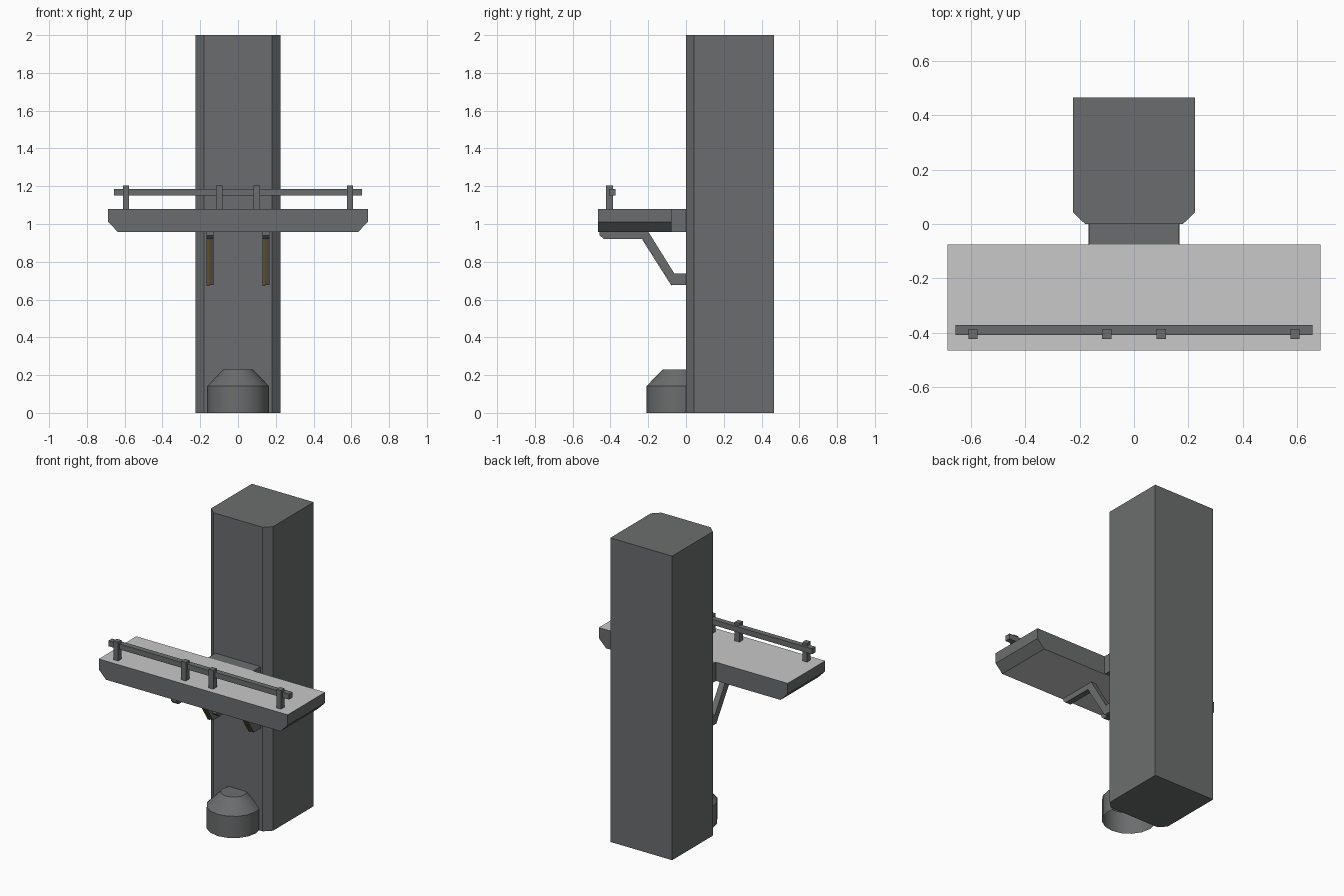
import bpy, bmesh, math
from mathutils import Matrix

if "Cube" in bpy.data.objects:
    bpy.data.objects.remove(bpy.data.objects["Cube"])


def material(name, rgb):
    m = bpy.data.materials.new(name)
    m.diffuse_color = (*rgb, 1)
    m.use_nodes = True
    m.node_tree.nodes["Principled BSDF"].inputs["Base Color"].default_value = m.diffuse_color
    return m


DARK = material("dark_grey", (0.148, 0.152, 0.154))
LIGHT = material("light_grey", (0.58, 0.58, 0.58))
GOLD = material("dark_gold", (0.3, 0.19, 0.03))


def finish(name, bm, mat=DARK):
    bmesh.ops.recalc_face_normals(bm, faces=bm.faces)
    me = bpy.data.meshes.new(name)
    bm.to_mesh(me)
    bm.free()
    me.materials.append(mat)
    ob = bpy.data.objects.new(name, me)
    bpy.context.collection.objects.link(ob)
    return ob


def extrude(name, points, direction, mat=DARK):
    """Prism from a closed outline of 3D points."""
    bm = bmesh.new()
    face = bm.faces.new([bm.verts.new(p) for p in points])
    res = bmesh.ops.extrude_face_region(bm, geom=[face])
    verts = [g for g in res["geom"] if isinstance(g, bmesh.types.BMVert)]
    bmesh.ops.translate(bm, verts=verts, vec=direction)
    return finish(name, bm, mat)


def box(name, x0, x1, y0, y1, z0, z1):
    pts = [(x0, y0, z0), (x1, y0, z0), (x1, y1, z0), (x0, y1, z0)]
    return extrude(name, pts, (0, 0, z1 - z0))


# Tall pillar with chamfered front corners
outline = [(-0.225, 0.465), (-0.225, 0.043), (-0.18, 0),
           (0.18, 0), (0.225, 0.043), (0.225, 0.465)]
extrude("pillar", [(x, y, 0) for x, y in outline], (0, 0, 2))

# Platform with bevelled lower ends; light top and underside
section = [(-0.687, 1.08), (-0.687, 1.01), (-0.635, 0.957),
           (0.635, 0.957), (0.687, 1.01), (0.687, 1.08)]
platform = extrude("platform", [(x, -0.465, z) for x, z in section], (0, 0.389, 0))
platform.data.materials.append(LIGHT)
for p in platform.data.polygons:
    if abs(p.normal.z) > 0.9:
        p.material_index = 1

# Neck joining the platform to the pillar
box("platform_neck", -0.165, 0.165, -0.076, 0.01, 0.957, 1.08)

# Bent support brackets with a thin gold strip under the diagonal
bracket = [(0.01, 0.738), (-0.062, 0.738), (-0.2, 0.96), (-0.457, 0.96), (-0.457, 0.94),
           (-0.435, 0.92), (-0.23, 0.92), (-0.075, 0.676), (0.01, 0.676)]
strip = [(-0.23, 0.918), (-0.075, 0.674), (-0.077, 0.673), (-0.232, 0.917)]
for side, x in (("left", -0.148), ("right", 0.148)):
    extrude(side + "_bracket", [(x - 0.019, y, z) for y, z in bracket], (0.038, 0, 0))
    extrude(side + "_bracket_strip", [(x - 0.018, y, z) for y, z in strip],
            (0.014, 0, 0), GOLD)

# Railing
box("hand_rail", -0.657, 0.657, -0.408, -0.372, 1.15, 1.186)
for i, x in enumerate((-0.593, -0.1, 0.1, 0.593)):
    box(f"rail_post_{i + 1}", x - 0.017, x + 0.017, -0.424, -0.387, 1.075, 1.203)

# Round foot with tapered top, open underneath
bm = bmesh.new()
for r1, r2, z0, z1 in ((0.163, 0.163, 0, 0.143), (0.163, 0.078, 0.143, 0.23)):
    bmesh.ops.create_cone(bm, cap_ends=True, segments=16, radius1=r1, radius2=r2,
                          depth=z1 - z0,
                          matrix=Matrix.Translation((0, -0.045, (z0 + z1) / 2)))
hidden = [f for f in bm.faces if abs(f.normal.z) > 0.9
          and f.calc_center_median().z < 0.2]
bmesh.ops.delete(bm, geom=hidden, context='FACES')
bmesh.ops.remove_doubles(bm, verts=bm.verts, dist=0.0005)
foot = finish("round_foot", bm)
bpy.context.view_layer.objects.active = foot
foot.select_set(True)
bpy.ops.object.shade_smooth_by_angle(angle=math.radians(30))
